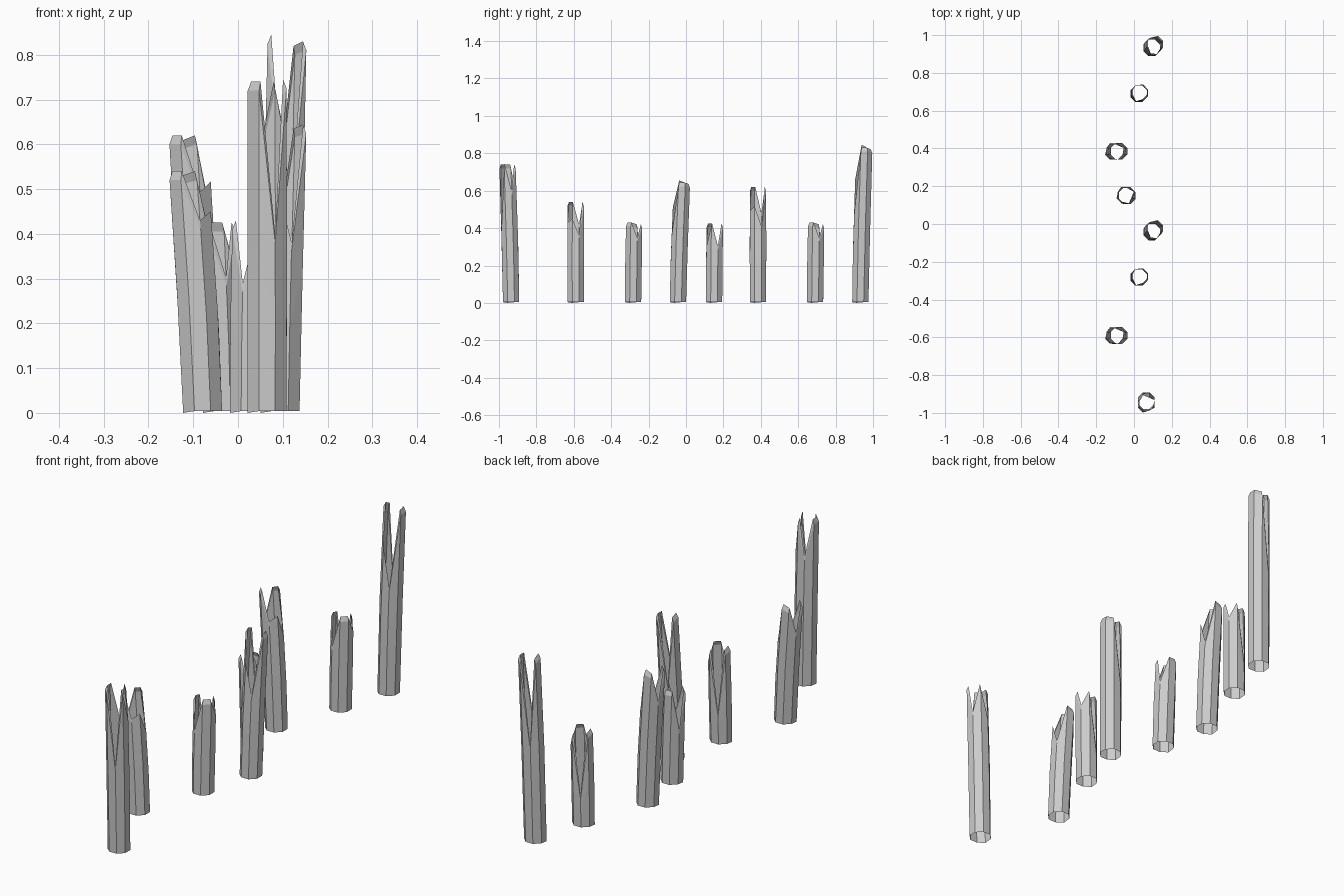
import bpy, bmesh, math

if "Cube" in bpy.data.objects:
    bpy.data.objects.remove(bpy.data.objects["Cube"])

SIDES = 8
R = 0.047


def stump(name, x, y, lean, height, crown):
    """Open eight-sided hollow post; crown = relative height of each edge."""
    bm = bmesh.new()
    tallest = max(crown)
    columns = []
    for k, c in enumerate(crown):
        a = math.radians(22.5 + 45 * k)
        h = height * c / tallest
        tip = 0.82 if c > 0.9 * tallest else 1.0
        col = []
        for z, s in ((0.004, 1), (h * 0.5, 1.02), (h - 0.02, 1), (h, tip)):
            t = (z / height) ** 1.3
            col.append(bm.verts.new((x + lean[0] * t + R * s * math.cos(a),
                                     y + lean[1] * t + R * s * math.sin(a), z)))
        columns.append(col)
    for k in range(SIDES):
        a, b = columns[k], columns[(k + 1) % SIDES]
        for i in range(3):
            bm.faces.new((a[i], b[i], b[i + 1], a[i + 1]))
    # the lowest rim point rests on the ground
    columns[4][0].co.z = 0
    me = bpy.data.meshes.new(name)
    bm.to_mesh(me)
    bm.free()
    bpy.context.collection.objects.link(bpy.data.objects.new(name, me))


# splintered rims, edges counted anticlockwise from +x
short = (.35, .42, .15, .42, .43, .29, .43, .43)
forked = (.36, .54, .53, .42, .54, .54, .43, .45)
tall = (.83, .82, .45, .83, .845, .66, .49, .83)
round_rim = (.30, .42, .42, .25, .42, .42, .30, .42)
front_rim = (.60, .74, .58, .74, .74, .74, .40, .745)

stump("front_post", .065, -.935, (0, -.02), .745, front_rim)
for i, (y, h) in enumerate(((-.59, .54), (.385, .62))):
    stump(f"forked_post_{i}", -.079, y, (-.032, 0), h, forked)
for i, y in enumerate((-.283, .69)):
    stump(f"short_post_{i}", .025, y, (.006, .006), .43, short)
for i, (y, h) in enumerate(((-.043, .655), (.932, .845))):
    stump(f"tall_post_{i}", .094, y, (.016, .022), h, tall)
stump("middle_post", -.035, .15, (-.015, .004), .425, round_rim)
